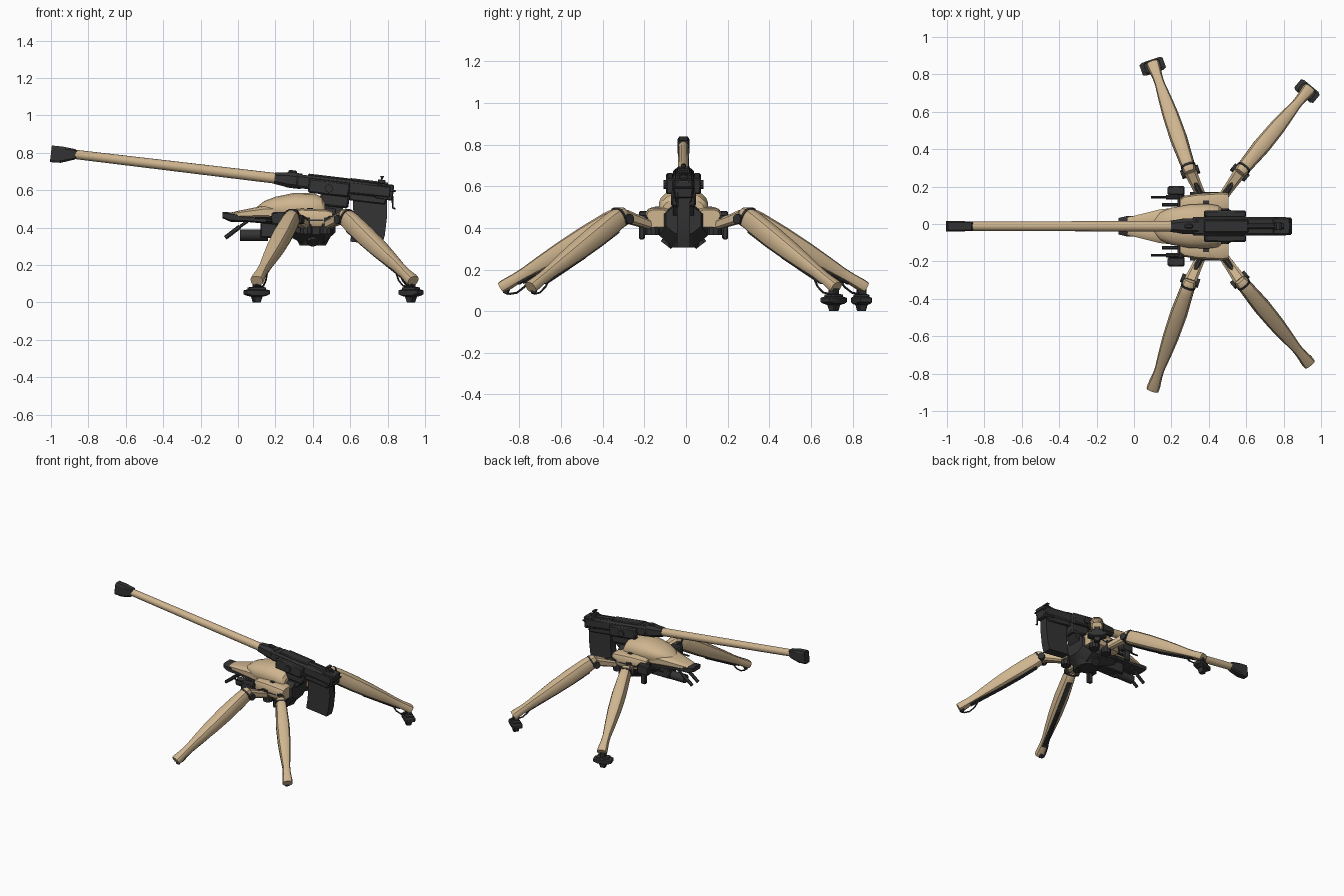
import bpy, math
from mathutils import Vector as V, Matrix

if "Cube" in bpy.data.objects:
    bpy.data.objects.remove(bpy.data.objects["Cube"])

YC = -0.012  # centre plane of the machine


def material(name, rgb):
    m = bpy.data.materials.new(name)
    m.diffuse_color = (*rgb, 1)
    m.use_nodes = True
    m.node_tree.nodes["Principled BSDF"].inputs["Base Color"].default_value = m.diffuse_color
    return m


TAN = material("desert tan", (0.62, 0.46, 0.275))
DARK = material("gunmetal black", (0.033, 0.033, 0.034))


def mesh(name, verts, faces, mat, mtx=None):
    shift = Matrix.Translation((0, YC, 0)) @ (mtx or Matrix())
    me = bpy.data.meshes.new(name)
    me.from_pydata([shift @ V(v) for v in verts], [], faces)
    me.materials.append(mat)
    ob = bpy.data.objects.new(name, me)
    bpy.context.collection.objects.link(ob)
    # consistent outward normals
    import bmesh
    bm = bmesh.new()
    bm.from_mesh(me)
    bmesh.ops.recalc_face_normals(bm, faces=bm.faces)
    bm.to_mesh(me)
    bm.free()
    return ob


def loft(name, secs, mat, n=12, p=1.0, mtx=None):
    """secs: (centre, half axis a, half axis b); p=1 round, p=0 square"""
    verts, faces = [], []
    for c, a, b in secs:
        for i in range(n):
            t = 2 * math.pi * (i + 0.5) / n
            k, s = math.cos(t), math.sin(t)
            verts.append(V(c) + V(a) * math.copysign(abs(k) ** p, k) + V(b) * math.copysign(abs(s) ** p, s))
    for j in range(len(secs) - 1):
        for i in range(n):
            i2 = (i + 1) % n
            faces.append((j * n + i, j * n + i2, (j + 1) * n + i2, (j + 1) * n + i))
    faces.append(tuple(range(n)))
    faces.append(tuple(range((len(secs) - 1) * n, len(secs) * n)))
    return mesh(name, verts, faces, mat, mtx)


def xloft(name, rows, mat, n=12, p=1.0, mtx=None):
    """rows along x: (x, y, z, half width y, half height z)"""
    return loft(name, [((x, y, z), (0, a, 0), (0, 0, b)) for x, y, z, a, b in rows], mat, n, p, mtx)


def box(name, x0, x1, y0, y1, z0, z1, mat, mtx=None, bevel=0.006):
    y, z, a, b = (y0 + y1) / 2, (z0 + z1) / 2, (y1 - y0) / 2, (z1 - z0) / 2
    ob = xloft(name, [(x0, y, z, a, b), (x1, y, z, a, b)], mat, 4, 0, mtx)
    if bevel:
        m = ob.modifiers.new("bevel", 'BEVEL')
        m.width, m.segments = bevel, 1
    return ob


def rod(name, p0, p1, r, mat, n=10, mtx=None, r2=None):
    p0, p1 = V(p0), V(p1)
    d = (p1 - p0).normalized()
    a = d.orthogonal().normalized()
    b = d.cross(a)
    r2 = r2 or r
    return loft(name, [(p0, a * r, b * r), (p1, a * r2, b * r2)], mat, n, 1, mtx)


def prism(name, pts, y0, y1, mat, mtx=None):
    n = len(pts)
    verts = [(x, y0, z) for x, z in pts] + [(x, y1, z) for x, z in pts]
    faces = [tuple(range(n)), tuple(range(n, 2 * n))]
    faces += [(i, (i + 1) % n, n + (i + 1) % n, n + i) for i in range(n)]
    return mesh(name, verts, faces, mat, mtx)


def cable(name, pts, r, mat):
    for i in range(len(pts) - 1):
        rod(f"{name}_{i}", pts[i], pts[i + 1], r, mat, 6)


# ---- gun, built along its own tilted axis
GUN = Matrix.Translation((0.27, 0, 0.655)) @ Matrix.Rotation(math.radians(6.8), 4, 'Y')
rod("barrel", (-1.16, 0, 0), (0.02, 0, 0), 0.025, TAN, 14, GUN, 0.029)
xloft("muzzle_brake", [(-1.278, 0, -0.012, .029, .046), (-1.22, 0, -0.010, .029, .045),
                       (-1.15, 0, 0, .026, .029), (-1.142, 0, 0, .02, .022)], DARK, 8, 0.35, GUN)
xloft("barrel_sleeve", [(-.075, 0, 0, .032, .032), (-.03, 0, 0, .038, .038), (.0, 0, 0, .045, .044),
                        (.07, 0, 0, .045, .044)], DARK, 8, 0.7, GUN)
box("front_sight", -.005, .04, -.012, .012, .03, .054, DARK, GUN)
box("receiver", .04, .555, -.05, .05, -.037, .036, DARK, GUN, .012)
box("receiver_cover", .10, .34, -.034, .034, .03, .046, DARK, GUN)
box("rear_block", .47, .565, -.045, .045, -.045, .040, DARK, GUN)
rod("charging_tube", (.33, 0, .034), (.53, 0, .034), .016, DARK, 8, GUN)
for s in (1, -1):
    box("cradle_side", .11, .33, s * .065 - .02, s * .065 + .02, -.055, .022, DARK, GUN, .008)
    rod("cradle_bolt", (.22, s * .08, -.02), (.22, s * .095, -.02), .022, DARK, 10, GUN)
    rod("sight_post", (.495, s * .014, .03), (.495, s * .014, .078), .005, DARK, 6, GUN)
box("rear_sight", .475, .515, -.02, .02, .04, .06, DARK, GUN, .003)
box("rear_sight_bridge", .485, .505, -.019, .019, .072, .08, DARK, GUN, 0)
box("cradle_block", .18, .335, -.06, .06, -.115, -.03, DARK, GUN, .01)
prism("magazine", [(.61, .61), (.795, .59), (.797, .46), (.785, .36), (.77, .305), (.60, .325), (.612, .40), (.617, .48)],
      -.032, .032, DARK)
box("magazine_well", .335, .53, -.042, .042, -.07, -.03, DARK, GUN)
cable("rear_handle", [(.80, .042, .60), (.84, .042, .595), (.84, -.042, .595), (.80, -.042, .60)], .005, DARK)
cable("trigger_lever", [(.79, -.03, .585), (.825, -.03, .575), (.828, -.03, .505), (.842, -.03, .50)], .005, DARK)

# ---- turret neck between gun and body
prism("neck", [(.45, .56), (.60, .55), (.56, .50), (.50, .44), (.42, .44), (.40, .52)], -.05, .05, DARK)

# ---- body core
xloft("body_core", [(.20, 0, .43, .07, .05), (.28, 0, .425, .115, .08), (.34, 0, .41, .125, .10),
                    (.46, 0, .41, .125, .10), (.52, 0, .44, .09, .07)], DARK, 8, 0.8)
xloft("dome_shell", [(.10, 0, .495, .03, .015), (.14, 0, .50, .075, .042), (.20, 0, .503, .10, .062),
                     (.30, 0, .505, .118, .081), (.40, 0, .502, .12, .084), (.45, 0, .492, .112, .072),
                     (.465, 0, .485, .10, .055)], TAN, 20, 0.85)
xloft("nose_shell", [(-.04, 0, .468, .045, .012), (.02, 0, .472, .062, .022), (.14, 0, .482, .092, .036),
                     (.26, 0, .478, .105, .045), (.32, 0, .475, .10, .045)], TAN, 12, 0.55)
xloft("nose_sensor", [(-.083, 0, .467, .046, .018), (-.04, 0, .456, .056, .026), (.05, 0, .449, .06, .02),
                      (.20, 0, .44, .075, .025)], DARK, 8, 0.5)
rod("slung_tube", (.01, 0, .36), (.16, 0, .36), .031, DARK, 14)
box("tube_mount", .12, .32, -.045, .045, .345, .43, DARK)
rod("belly_plate", (.40, 0, .305), (.40, 0, .36), .07, DARK, 12, None, .10)
for s in (1, -1):
    # side armour with a dark latch
    xloft("side_shell", [(.245, s * .105, .452, .04, .03), (.27, s * .112, .452, .052, .044),
                         (.34, s * .118, .45, .058, .052), (.47, s * .122, .447, .062, .05),
                         (.505, s * .122, .445, .055, .042)], TAN, 12, 0.55)
    box("shell_latch", .37, .40, s * .125 - .012, s * .125 + .012, .49, .504, DARK, None, 0)
    box("side_seam", .30, .50, s * .17 - .012, s * .17 + .012, .436, .442, DARK, None, 0)
    # nose fork and belly strut
    rod("nose_fork", (-.068, s * .035, .345), (.01, s * .035, .405), .012, DARK, 6)
    rod("fork_arm", (.01, s * .035, .405), (.06, s * .035, .44), .008, DARK, 6)
    rod("belly_strut", (.40, s * .03, .39), (.40, s * .085, .318), .032, DARK, 8)
    # side weapon pods
    box("side_pod", .18, .27, s * .19 - .024, s * .19 + .024, .415, .482, DARK)
    box("pod_drop", .20, .24, s * .20 - .014, s * .20 + .014, .345, .42, DARK)
    rod("pod_axle", (.25, s * .09, .45), (.25, s * .19, .45), .018, DARK, 8)
    rod("pod_barrel", (.09, s * .155, .452), (.29, s * .155, .452), .006, DARK, 8)
    rod("pod_barrel_jacket", (.17, s * .155, .452), (.27, s * .155, .452), .012, DARK, 8)
    rod("inner_barrel", (.15, s * .115, .44), (.27, s * .115, .44), .011, DARK, 8)

# ---- legs: (t along leg, half width, half height)
PROFILE = [(-.03, .028, .034), (0, .036, .046), (.10, .040, .052), (.30, .047, .051), (.50, .044, .045),
           (.66, .036, .037), (.80, .027, .029), (.88, .028, .027), (.97, .035, .029), (1.0, .034, .027)]
LEGS = {"front": ((.365, .15, .41), (.297, .30, .46), (.10, .872, .115), (.10, .855)),
        "rear": ((.47, .15, .41), (.572, .295, .46), (.937, .735, .115), (.925, .722))}
for s in (1, -1):
    for label, (hip, knee, end, foot) in LEGS.items():
        name = f"{label}_{'left' if s > 0 else 'right'}"
        H, K, F = (V((q[0], q[1] * s, q[2])) for q in (hip, knee, end))
        d = (F - K).normalized()
        side = d.cross(V((0, 0, 1))).normalized()
        up = side.cross(d)
        at = lambda t, o=0.0, w=0.0: K.lerp(F, t) + up * o + side * w
        loft(f"{name}_leg", [(at(t), side * w, up * h) for t, w, h in PROFILE], TAN, 12, 0.7)
        # knee band and pivot
        loft(f"{name}_knee_band", [(at(t), side * .041, up * .050) for t in (.012, .03)], DARK, 12, 0.7)
        rod(f"{name}_knee_pivot", K - side * .05 - up * .02, K + side * .05 - up * .02, .024, DARK, 12)
        # thigh with dark hip joint
        e = (K - H).normalized()
        eu = side.cross(e).normalized()
        loft(f"{name}_thigh", [(H.lerp(K, t), side * w, eu * h)
                               for t, w, h in ((0, .026, .022), (.5, .030, .026), (.95, .036, .032))], TAN, 8, 0.6)
        rod(f"{name}_thigh_strut", H + V((0, 0, .03)), K + V((0, 0, -.005)), .018, DARK, 8)
        rod(f"{name}_hip", H - V((0, 0, .045)), H + V((0, 0, .045)), .035, DARK, 10)
        # dark channel under the shin, piston and ankle cable
        loft(f"{name}_shin_channel", [(at(t, -h + .002), side * .016, up * .006)
                                      for t, w, h in PROFILE[2:8]], DARK, 4, 0)
        rod(f"{name}_piston", at(.45, -.052), at(.85, -.034), .007, DARK, 6)
        cable(f"{name}_ankle_cable", [at(.80, -.03, .012), at(.86, -.052, .014), at(.93, -.058, .014),
                                      at(.98, -.045, .010), at(1.0, -.02, .006)], .005, DARK)
        rod(f"{name}_ankle", at(.97, -.02), at(1.0, -.035), .014, DARK, 8)
        # only the left legs carry feet
        if s > 0:
            c = V((foot[0], foot[1], 0))
            a = side
            b = V((d.x, d.y, 0)).normalized()
            rows = [(0, .018, .018), (.03, .027, .024), (.036, .05, .034), (.044, .067, .037), (.064, .067, .037),
                    (.07, .045, .030), (.08, .045, .028), (.083, .02, .02), (.11, .02, .02)]
            loft(f"{name}_foot", [(c + V((0, 0, z)), a * u, b * v) for z, u, v in rows], DARK, 8, 0.3)

# ---- smooth rounded parts, keep hard edges
bpy.ops.object.select_all(action='SELECT')
bpy.context.view_layer.objects.active = bpy.context.collection.objects[0]
bpy.ops.object.shade_smooth_by_angle(angle=math.radians(32))
